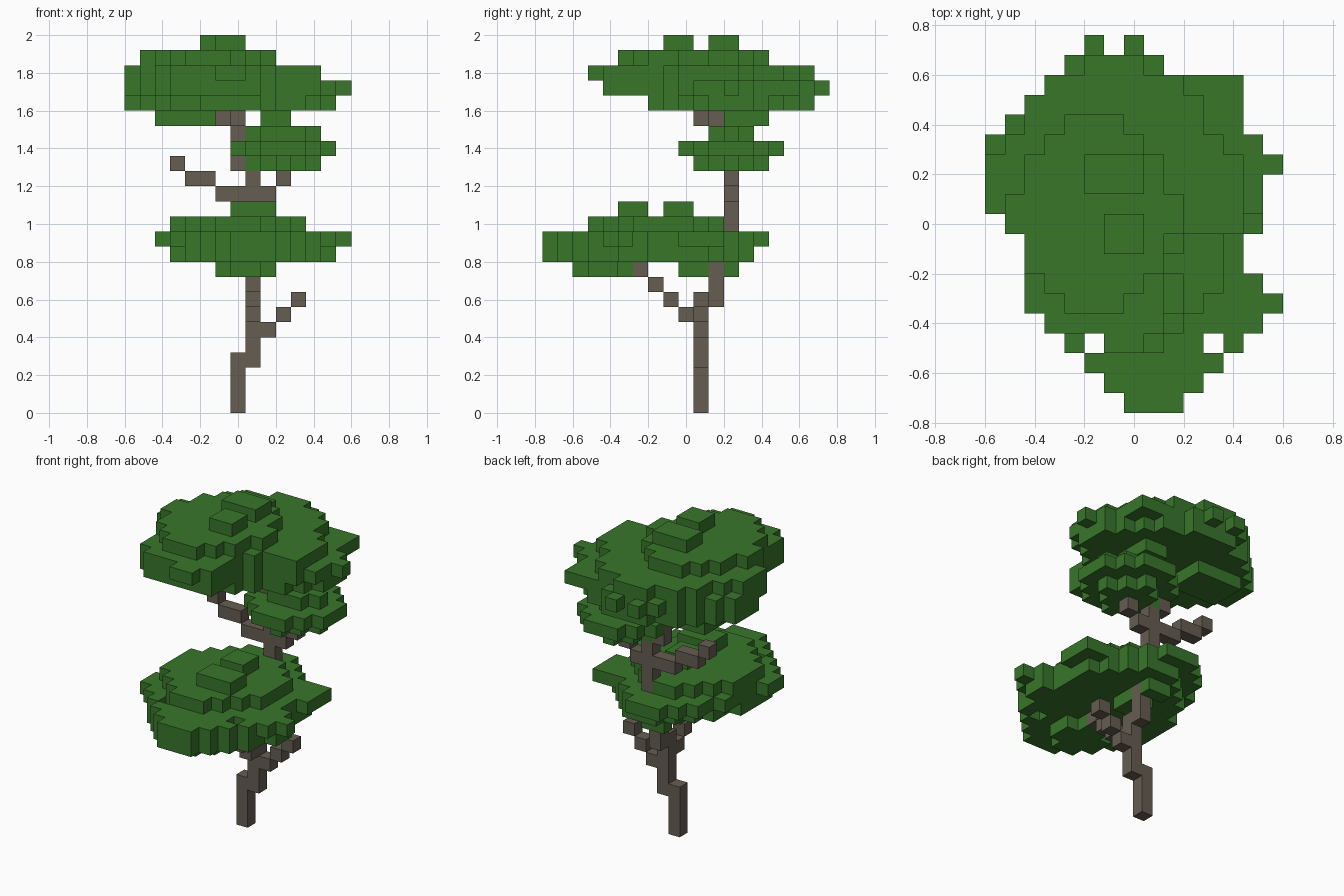
import bpy
import bmesh
from mathutils import Vector

cube = bpy.data.objects.get("Cube")
if cube:
    bpy.data.objects.remove(cube, do_unlink=True)

S = 0.08                              # voxel size
ORIGIN = Vector((-0.6, -0.76, 0.0))   # corner of cell (0, 0, 0)


def material(name, color):
    m = bpy.data.materials.new(name)
    m.use_nodes = True
    m.diffuse_color = (*color, 1)
    m.node_tree.nodes["Principled BSDF"].inputs["Base Color"].default_value = (*color, 1)
    return m


leaf = material("leaf green", (0.04, 0.182, 0.023))
bark = material("bark brown", (0.13, 0.11, 0.083))


def box(i, j, k):
    """Cells in inclusive index ranges; a plain number means a single cell."""
    spans = [(r, r) if isinstance(r, int) else r for r in (i, j, k)]
    a, b, c = [range(lo, hi + 1) for lo, hi in spans]
    return {(x, y, z) for x in a for y in b for z in c}


def disc(i, j, k, power=2.0, outline=None):
    """One rounded layer of leaves, optionally trimmed by an outline of row spans."""
    def off(v, span):
        return abs(2 * v - span[0] - span[1]) / (span[1] - span[0] + 1)
    cells = {c for c in box(i, j, k)
             if off(c[0], i) ** power + off(c[1], j) ** power <= 1.05}
    if outline:
        first, rows = outline
        cells = {c for c in cells if rows[c[1] - first][0] <= c[0] <= rows[c[1] - first][1]}
    return cells


def branch(start, step, count):
    return {tuple(s + n * d for s, d in zip(start, step)) for n in range(count)}


def voxels(name, cells, mat):
    """Mesh of the exposed cell faces only."""
    bm = bmesh.new()
    for cell in cells:
        centre = ORIGIN + (Vector(cell) + Vector((0.5, 0.5, 0.5))) * S
        for axis in range(3):
            for sign in (-1, 1):
                near = list(cell)
                near[axis] += sign
                if tuple(near) in cells:
                    continue
                n, u = Vector(), Vector()
                n[axis], u[(axis + 1) % 3] = sign, 1
                v = n.cross(u)
                bm.faces.new([bm.verts.new(centre + (n + u * a + v * b) * S / 2)
                              for a, b in ((-1, -1), (1, -1), (1, 1), (-1, 1))])
    bmesh.ops.remove_doubles(bm, verts=bm.verts, dist=0.001)
    mesh = bpy.data.meshes.new(name)
    bm.to_mesh(mesh)
    bm.free()
    mesh.materials.append(mat)
    obj = bpy.data.objects.new(name, mesh)
    bpy.context.collection.objects.link(obj)


# Trunk, stepping sideways as it rises
trunk = (box(7, 10, (0, 3)) | box(8, 10, (3, 7)) | box(8, 11, (7, 11))
         | box(8, 12, (11, 15)) | box(7, 12, (16, 18)) | box(7, 11, 19)
         | box(6, 10, 19) | box(5, 10, 20))
voxels("trunk", trunk, bark)

# Side branches
voxels("lower_side_branch", branch((9, 10, 5), (1, 0, 1), 3), bark)
voxels("lower_front_branch", branch((8, 9, 6), (0, -1, 1), 4), bark)
voxels("upper_right_branch", box((6, 7), 12, 14) | box((4, 5), 12, 15) | box(3, 12, 16), bark)
voxels("upper_left_branch", branch((9, 12, 14), (1, 0, 1), 2), bark)

# Lower canopy: widest in its second layer, stepped inward above and below
low = (0, [(7, 9), (6, 10), (5, 11), (4, 12), (3, 13), (2, 14), (2, 13), (3, 12), (3, 12),
           (3, 13), (3, 13), (4, 13), (4, 10), (5, 9), (6, 8)])
lower = disc((2, 14), (0, 14), 11, 4, low) | disc((3, 13), (0, 13), 10, 1.5, low)
lower |= disc((3, 11), (3, 12), 12, 1.6) | box((7, 9), (5, 6), 13) | box((7, 8), (8, 9), 13)
lower |= disc((6, 9), (2, 5), 9) | box((7, 8), (9, 10), 9) | box((7, 8), 12, 9)
lower -= box(5, 3, (10, 12)) | box(11, 3, (10, 12))
voxels("lower_canopy", lower - trunk, leaf)

# Middle canopy: small stepped diamonds
middle = (disc((8, 12), (10, 14), 16, 1.2) | disc((7, 13), (9, 15), 17, 1.3)
          | disc((8, 12), (11, 13), 18, 1.2) | disc((9, 10), (12, 14), 19))
voxels("middle_canopy", middle - trunk, leaf)

# Upper canopy: thin at the rim, with a raised crown
high = (3, [(4, 7), (3, 8), (2, 8), (2, 8), (2, 8), (2, 9), (1, 12), (0, 13), (0, 13),
            (0, 14), (0, 13), (1, 12), (2, 12), (3, 12), (4, 8), (5, 7)])
upper = (disc((0, 13), (7, 17), 20, 1.6, high) | disc((0, 14), (4, 18), 21, 4, high)
         | disc((0, 12), (3, 17), 22, 1.5, high) | disc((1, 9), (5, 14), 23, 1.3, high))
upper |= box((6, 7), (8, 9), 24) | box((5, 7), (11, 12), 24) | disc((2, 5), (12, 14), 19)
upper -= {(6, 18, 21), (5, 3, 22)}
voxels("upper_canopy", upper - trunk, leaf)
